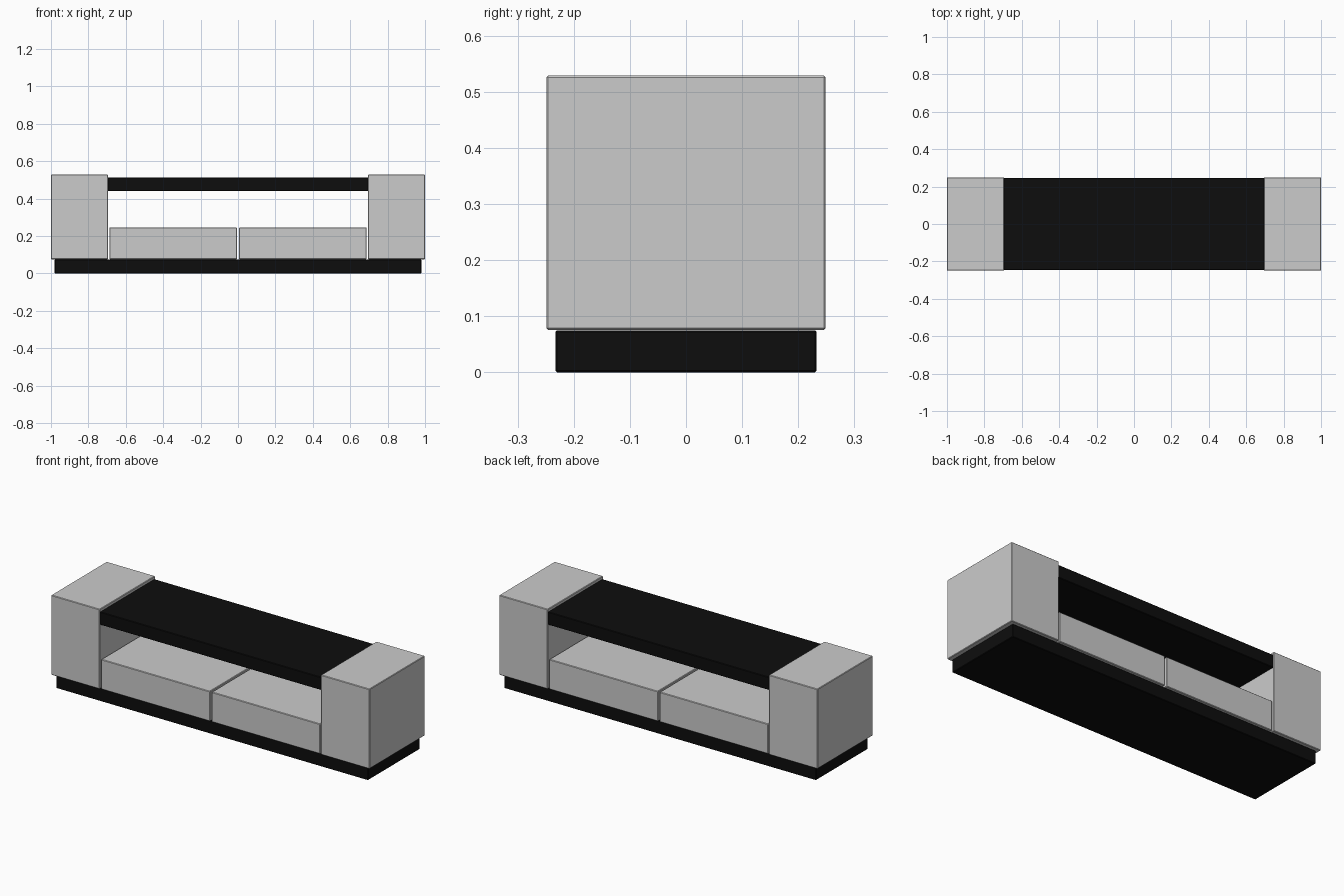
import bpy

if "Cube" in bpy.data.objects:
    bpy.data.objects.remove(bpy.data.objects["Cube"])


def box(name, x, y, z, bevel=0.003, mat=None):
    """Box from (min, max) ranges with finely eased edges."""
    centre = [(a + b) / 2 for a, b in (x, y, z)]
    bpy.ops.mesh.primitive_cube_add(size=1, location=centre)
    ob = bpy.context.object
    ob.name = name
    ob.scale = [b - a for a, b in (x, y, z)]
    bpy.ops.object.transform_apply(location=False, rotation=False, scale=True)
    mod = ob.modifiers.new("eased_edges", 'BEVEL')
    mod.width = bevel
    mod.segments = 1
    if mat:
        ob.data.materials.append(mat)
    return ob


black = bpy.data.materials.new("black")
black.diffuse_color = (0.004, 0.004, 0.004, 1)
black.use_nodes = True
black.node_tree.nodes["Principled BSDF"].inputs["Base Color"].default_value = black.diffuse_color

# Plinth and bridging top shelf
box("plinth", (-0.98, 0.98), (-0.233, 0.233), (0, 0.075), mat=black)
box("top_shelf", (-0.70, 0.70), (-0.245, 0.245), (0.44, 0.513), mat=black)

# End cabinets and low drawers, mirrored left and right
for side, s in (("left", -1), ("right", 1)):
    box(side + "_cabinet", sorted((s * 0.695, s * 1.0)), (-0.249, 0.249), (0.076, 0.529))
    box(side + "_drawer", sorted((s * 0.006, s * 0.688)), (-0.245, 0.245), (0.076, 0.246))
